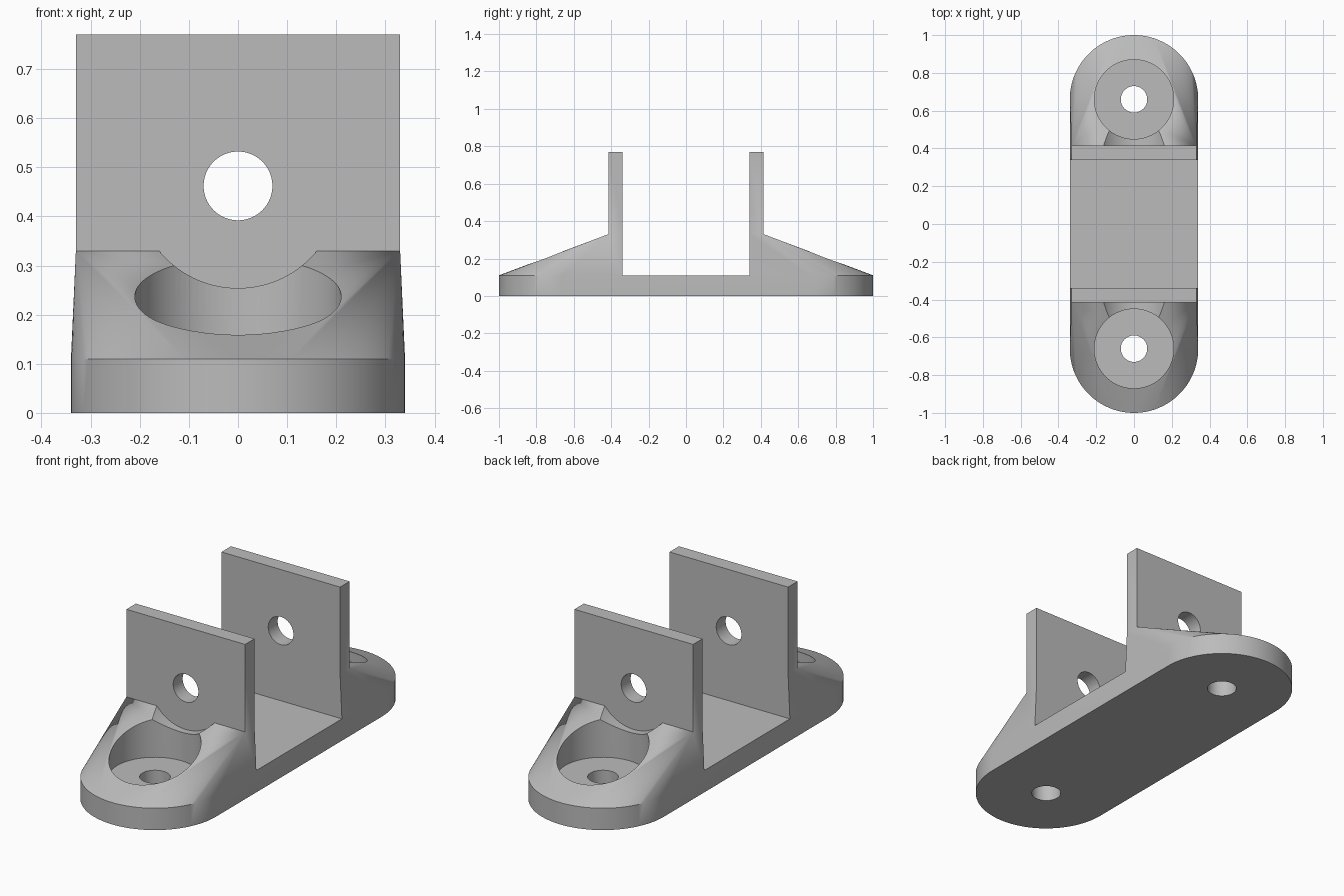
import bpy, bmesh, math
from mathutils import Matrix, Vector

cube = bpy.data.objects.get("Cube")
if cube:
    bpy.data.objects.remove(cube, do_unlink=True)

END_Y, END_R = 0.66, 0.34        # rounded ends of the base
BASE_Z, RAMP_Z, WALL_Z = 0.11, 0.33, 0.77
WALL_IN, WALL_OUT, WALL_X = 0.34, 0.415, 0.33
PIN_Z, HOLE_R = 0.462, 0.07

grey = bpy.data.materials.new("plain_grey")
grey.use_nodes = True
grey.diffuse_color = (0.5, 0.5, 0.5, 1)
grey.node_tree.nodes["Principled BSDF"].inputs["Base Color"].default_value = (0.5, 0.5, 0.5, 1)


def make_object(name, bm):
    bmesh.ops.recalc_face_normals(bm, faces=bm.faces)
    mesh = bpy.data.meshes.new(name)
    bm.to_mesh(mesh)
    bm.free()
    mesh.materials.append(grey)
    obj = bpy.data.objects.new(name, mesh)
    bpy.context.collection.objects.link(obj)
    return obj


def box(name, low, high):
    low, high = Vector(low), Vector(high)
    bm = bmesh.new()
    place = Matrix.Translation((low + high) / 2) @ Matrix.Diagonal((*(high - low), 1))
    bmesh.ops.create_cube(bm, size=1, matrix=place)
    return make_object(name, bm)


def cylinder(name, radius, start, end):
    start, end = Vector(start), Vector(end)
    axis = end - start
    turn = axis.to_track_quat('Z', 'Y').to_matrix().to_4x4()
    bm = bmesh.new()
    bmesh.ops.create_cone(bm, cap_ends=True, segments=96, radius1=radius, radius2=radius,
                          depth=axis.length, matrix=Matrix.Translation((start + end) / 2) @ turn)
    return make_object(name, bm)


def combine(target, tool, operation):
    mod = target.modifiers.new(tool.name, 'BOOLEAN')
    mod.operation, mod.solver, mod.object = operation, 'EXACT', tool
    bpy.context.view_layer.objects.active = target
    bpy.ops.object.modifier_apply(modifier=mod.name)
    bpy.data.objects.remove(tool, do_unlink=True)


# Base with sloping ends: hull of the rounded outline and the raised ramp edges
bm = bmesh.new()
STEPS = 48
for side in (-1, 1):
    for i in range(STEPS + 1):
        a = math.pi * i / STEPS
        for z in (0, BASE_Z):
            bm.verts.new((END_R * math.cos(a), side * (END_Y + END_R * math.sin(a)), z))
    for x in (-WALL_X, WALL_X):
        bm.verts.new((x, side * WALL_OUT, RAMP_Z))
bmesh.ops.convex_hull(bm, input=bm.verts[:])
bmesh.ops.dissolve_limit(bm, angle_limit=0.002, verts=bm.verts[:], edges=bm.edges[:])
bracket = make_object("clevis_bracket", bm)

# Upright walls, opened by the central channel
combine(bracket, box("wall_block", (-WALL_X, -WALL_OUT, 0.25), (WALL_X, WALL_OUT, WALL_Z)), 'UNION')
combine(bracket, box("channel", (-1, -WALL_IN, BASE_Z), (1, WALL_IN, 1)), 'DIFFERENCE')

# Screw pockets, mounting holes and pin clearance at each end
for side in (-1, 1):
    y = side * END_Y
    combine(bracket, cylinder("pocket", 0.21, (0, y, BASE_Z), (0, y, 1)), 'DIFFERENCE')
    combine(bracket, cylinder("mount_hole", HOLE_R, (0, y, -0.1), (0, y, 0.5)), 'DIFFERENCE')
    combine(bracket, cylinder("pin_clearance", 0.208, (0, side * WALL_OUT, PIN_Z),
                              (0, side * 1.2, PIN_Z)), 'DIFFERENCE')

# Pin hole through both walls
combine(bracket, cylinder("pin_hole", HOLE_R, (0, -1.2, PIN_Z), (0, 1.2, PIN_Z)), 'DIFFERENCE')

bpy.ops.object.select_all(action='DESELECT')
bracket.select_set(True)
bpy.context.view_layer.objects.active = bracket
bpy.ops.object.shade_smooth_by_angle(angle=math.radians(30))
